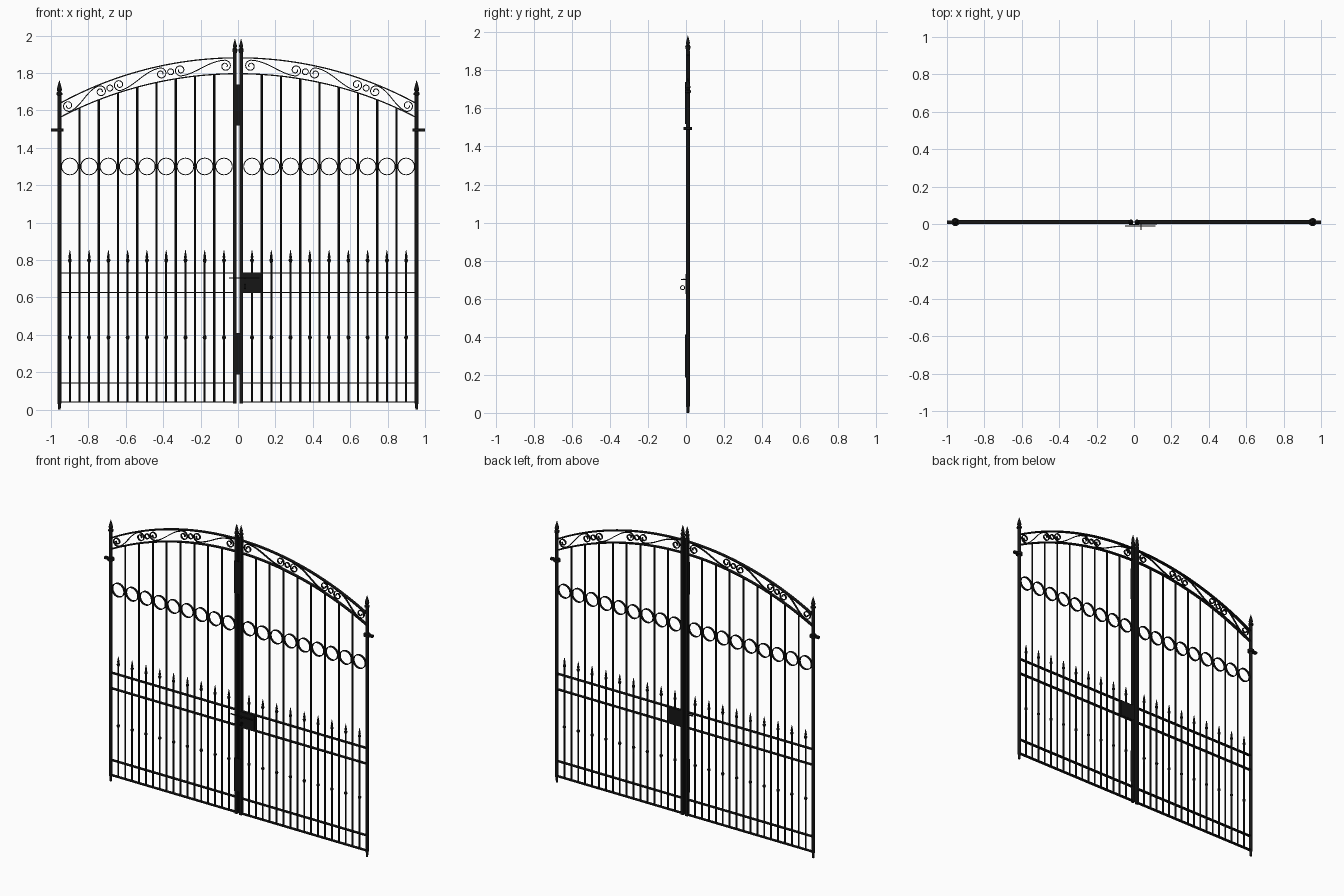
import bpy, bmesh
from math import sin, cos, pi, asin, sqrt
from mathutils import Matrix, Vector

cube = bpy.data.objects.get("Cube")
if cube:
    bpy.data.objects.remove(cube)

YC = 0.01          # middle plane of the gate
POST_X, MEET_X = 0.955, 0.0165
STEP = 0.103
PICKETS = [0.075 + STEP * i for i in range(9)]
BARS = [x + STEP / 2 for x in PICKETS[:-1]]


def material(name, rgb):
    m = bpy.data.materials.new(name)
    m.use_nodes = True
    m.diffuse_color = (*rgb, 1)
    node = m.node_tree.nodes["Principled BSDF"]
    node.inputs["Base Color"].default_value = (*rgb, 1)
    node.inputs["Roughness"].default_value = 0.6
    return m


IRON = material("black iron", (0.008, 0.008, 0.008))


def finish(bm, name, smooth=True):
    bmesh.ops.recalc_face_normals(bm, faces=bm.faces)
    me = bpy.data.meshes.new(name)
    bm.to_mesh(me)
    bm.free()
    me.materials.append(IRON)
    ob = bpy.data.objects.new(name, me)
    bpy.context.collection.objects.link(ob)
    if smooth:
        bpy.ops.object.select_all(action='DESELECT')
        ob.select_set(True)
        bpy.context.view_layer.objects.active = ob
        bpy.ops.object.shade_smooth_by_angle()


def box(bm, x0, x1, y0, y1, z0, z1):
    centre = Vector((x0 + x1, y0 + y1, z0 + z1)) / 2
    size = Matrix.Diagonal((abs(x1 - x0), y1 - y0, z1 - z0, 1))
    bmesh.ops.create_cube(bm, size=1, matrix=Matrix.Translation(centre) @ size)


def lathe(bm, x, profile, n=12):
    """Turn (radius, z) pairs about a vertical axis at x."""
    rings = [[bm.verts.new((x + r * cos(2 * pi * k / n), YC + r * sin(2 * pi * k / n), z))
              for k in range(n)] for r, z in profile]
    for a, b in zip(rings, rings[1:]):
        for k in range(n):
            bm.faces.new((a[k], a[k - 1], b[k - 1], b[k]))
    bm.faces.new(rings[0])
    bm.faces.new(rings[-1])


def ribbon(bm, pts, thick, depth, closed=False):
    """Flat strip following (x, z) points, on edge to the front."""
    n = len(pts)
    pts = [Vector(p) for p in pts]
    rings = []
    for i, p in enumerate(pts):
        a = pts[i - 1] if i or closed else p
        b = pts[(i + 1) % n] if i < n - 1 or closed else p
        t = (b - a).normalized()
        off = Vector((-t.y, t.x)) * thick / 2
        rings.append([bm.verts.new((p.x + s * off.x, YC + y * depth / 2, p.y + s * off.y))
                      for s, y in ((1, 1), (1, -1), (-1, -1), (-1, 1))])
    for i in range(n if closed else n - 1):
        a, b = rings[i], rings[(i + 1) % n]
        for k in range(4):
            bm.faces.new((a[k], a[k - 1], b[k - 1], b[k]))
    if not closed:
        bm.faces.new(rings[0])
        bm.faces.new(rings[-1])


def circle(cx, cz, r, n=32):
    return [(cx + r * cos(2 * pi * k / n), cz + r * sin(2 * pi * k / n)) for k in range(n)]


def arch_z(x, apex, radius):
    return apex - radius + sqrt(radius * radius - x * x)


TOP_ARCH, LOW_ARCH, MID_ARCH = (1.881, 1.984), (1.796, 2.058), (1.8385, 2.03)


def on_arch(s, v):
    """Point at arc length s and height v from the middle of the arch band."""
    apex, radius = MID_ARCH
    a = s / radius
    return ((radius + v) * sin(a), apex - radius + (radius + v) * cos(a))


def arc_length(x):
    return MID_ARCH[1] * asin(x / MID_ARCH[1])


def scroll(x0, x1, r=0.031, steps=36):
    """S shape: curl, sweep from its top to the next one's bottom, curl."""
    s0, s1 = arc_length(x0), arc_length(x1)
    curl = []
    for i in range(steps + 1):
        f = i / steps
        ang, rad = pi / 2 + 2.7 * pi * (1 - f), 0.009 + (r - 0.009) * f
        curl.append((rad * cos(ang), rad * sin(ang)))
    path = [(s0 + u, v) for u, v in curl]
    path += [(s0 + (s1 - s0) * f / 16, r * cos(pi * f / 16)) for f in range(1, 16)]
    path += [(s1 - u, -v) for u, v in reversed(curl)]
    return [on_arch(s, v) for s, v in path]


def flip(pts, side):
    return [(side * x, z) for x, z in pts]


for side, label in ((1, "left"), (-1, "right")):
    # Hinge post with foot pin and spear finial
    bm = bmesh.new()
    x = side * POST_X
    lathe(bm, x, [(0.007, 0), (0.008, 0.03), (0.0105, 0.035), (0.0105, 1.68),
                  (0.016, 1.683), (0.016, 1.693), (0.009, 1.70), (0.014, 1.71),
                  (0.011, 1.725), (0.001, 1.76)], 16)
    finish(bm, label + "_hinge_post")

    # Hinge: collar on the post and wall pin
    bm = bmesh.new()
    lathe(bm, x, [(0.022, 1.487), (0.022, 1.503)], 16)
    box(bm, x, side, YC - 0.01, YC + 0.01, 1.488, 1.502)
    finish(bm, label + "_hinge")

    # Meeting post with finial
    bm = bmesh.new()
    x = side * MEET_X
    box(bm, x - 0.0095, x + 0.0095, YC - 0.0105, YC + 0.0105, 0.033, 1.905)
    lathe(bm, x, [(0.008, 1.90), (0.013, 1.917), (0.014, 1.927), (0.008, 1.934),
                  (0.011, 1.944), (0.007, 1.959), (0.001, 1.982)])
    finish(bm, label + "_meeting_post")

    # Horizontal rails
    bm = bmesh.new()
    for z in (0.041, 0.143, 0.626, 0.731):
        box(bm, side * MEET_X, side * POST_X, YC - 0.01, YC + 0.01, z - 0.003, z + 0.003)
    finish(bm, label + "_rails", False)

    # Arched top rails
    bm = bmesh.new()
    for arch in (TOP_ARCH, LOW_ARCH):
        xs = [MEET_X + (POST_X - MEET_X) * i / 32 for i in range(33)]
        ribbon(bm, flip([(x, arch_z(x, *arch)) for x in xs], side), 0.0065, 0.021)
    finish(bm, label + "_arch_rails")

    # Tall bars up to the lower arch
    bm = bmesh.new()
    for x in BARS:
        lathe(bm, side * x, [(0.006, 0.041), (0.006, arch_z(x, *LOW_ARCH))], 10)
    finish(bm, label + "_tall_bars")

    # Short pickets with a knob and a slim spear head
    bm = bmesh.new()
    for x in PICKETS:
        lathe(bm, side * x, [(0.0055, 0.041), (0.0055, 0.374), (0.0105, 0.383), (0.0105, 0.389),
                             (0.0055, 0.398), (0.0055, 0.785), (0.010, 0.796), (0.010, 0.802),
                             (0.0055, 0.808), (0.0075, 0.816), (0.0045, 0.834), (0.001, 0.853)], 10)
    finish(bm, label + "_pickets")

    # Row of rings between the bars
    bm = bmesh.new()
    for x in PICKETS:
        ribbon(bm, circle(side * x, 1.30, 0.0445), 0.005, 0.014, True)
    finish(bm, label + "_rings")

    # Scrollwork inside the arch band
    bm = bmesh.new()
    for x0, x1 in ((0.068, 0.308), (0.412, 0.635), (0.735, 0.907)):
        ribbon(bm, flip(scroll(x0, x1), side), 0.005, 0.011)
    for x in (0.36, 0.685):
        cx, cz = on_arch(arc_length(x), 0)
        ribbon(bm, circle(side * cx, cz, 0.016, 20), 0.005, 0.011, True)
    finish(bm, label + "_scrolls")

# Cover plates over the meeting gap
for name, z0, z1 in (("upper", 1.519, 1.738), ("lower", 0.187, 0.411)):
    bm = bmesh.new()
    box(bm, -0.026, 0.026, YC - 0.0145, YC - 0.010, z0, z1)
    finish(bm, name + "_cover_plate", False)

# Lock case
bm = bmesh.new()
box(bm, 0.02, 0.122, YC - 0.013, YC + 0.011, 0.626, 0.731)
finish(bm, "lock_case", False)

# Sliding latch rod
bm = bmesh.new()
box(bm, -0.047, 0.115, -0.014, -0.008, 0.70, 0.707)
finish(bm, "latch_rod", False)

# Pull handle: stem and ring in front of the lock
bm = bmesh.new()
box(bm, 0.034, 0.04, -0.026, 0, 0.698, 0.704)
RING_Y, RING_Z = -0.018, 0.658
tube = []
for k in range(16):
    a = 2 * pi * k / 16
    tube.append([bm.verts.new((0.037 + dx, RING_Y + r * cos(a), RING_Z + r * sin(a)))
                 for dx, r in ((-0.003, 0.013), (0.003, 0.013), (0.003, 0.0085), (-0.003, 0.0085))])
for i in range(16):
    for k in range(4):
        bm.faces.new((tube[i][k], tube[i][k - 1], tube[i - 1][k - 1], tube[i - 1][k]))
finish(bm, "pull_handle")
